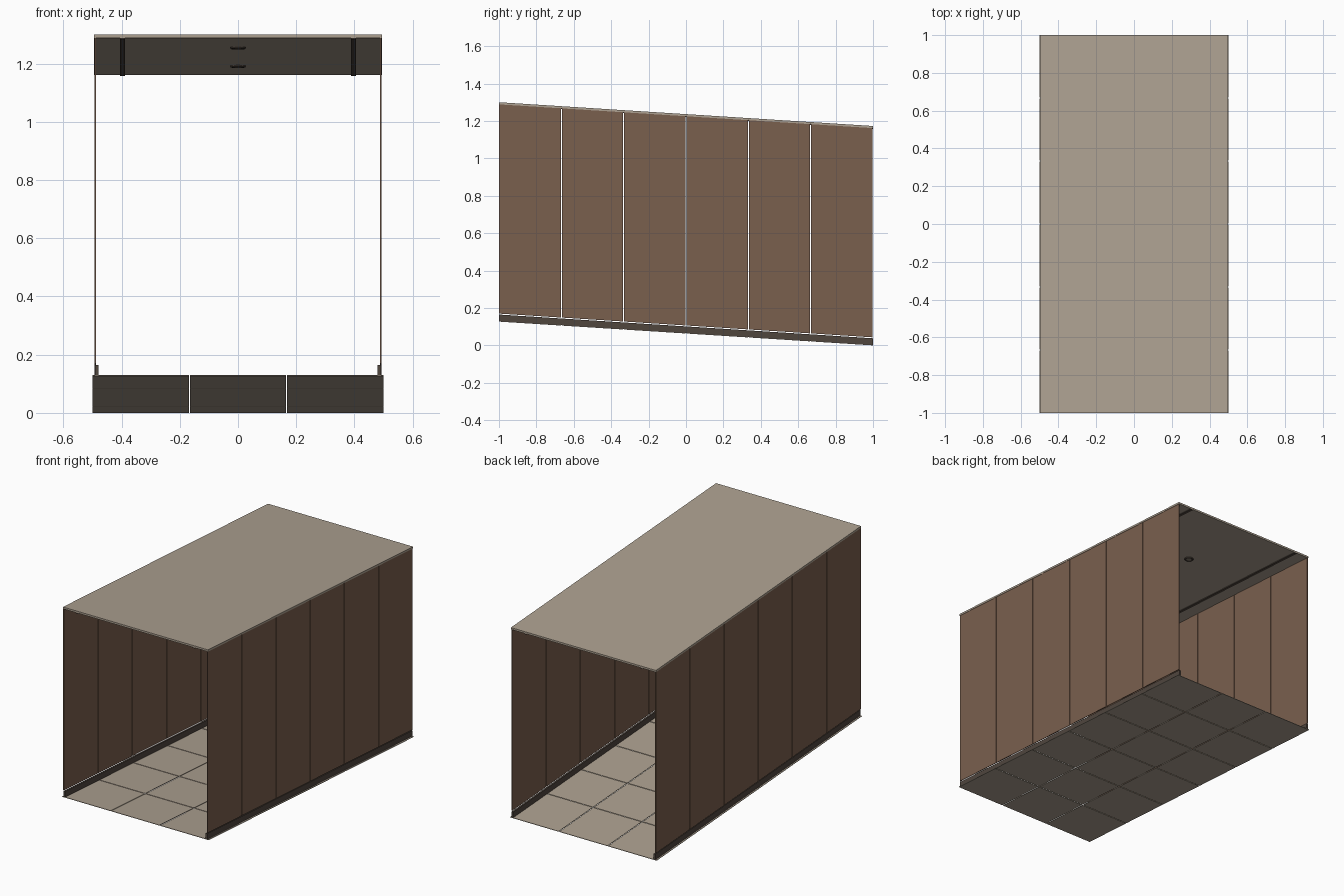
import bpy, bmesh, math
from mathutils import Matrix, Vector

if "Cube" in bpy.data.objects:
    bpy.data.objects.remove(bpy.data.objects["Cube"], do_unlink=True)

SLOPE = 0.0635          # drop per unit of length towards the back
FLOOR = 0.0635          # underside of the floor at mid length
CEILING = 1.225         # underside of the roof at mid length
ROWS, COLS, GAP = 6, 3, 0.005
CELL = 2 / ROWS


def material(name, rgb):
    mat = bpy.data.materials.new(name)
    mat.use_nodes = True
    mat.diffuse_color = (*rgb, 1)
    mat.node_tree.nodes["Principled BSDF"].inputs["Base Color"].default_value = (*rgb, 1)
    return mat


beige = material("warm beige", (0.42, 0.356, 0.283))
brown = material("wood brown", (0.195, 0.115, 0.076))
dark = material("dark trim", (0.08, 0.061, 0.048))


def add_box(bm, low, high):
    low, high = Vector(low), Vector(high)
    size = high - low
    place = Matrix.Translation((low + high) / 2) @ Matrix.Diagonal((*size, 1))
    bmesh.ops.create_cube(bm, size=1, matrix=place)


def finish(name, bm, mat):
    # Shear the level part so it follows the ramp while its ends stay upright
    for v in bm.verts:
        v.co.z -= SLOPE * v.co.y
    mesh = bpy.data.meshes.new(name)
    bm.to_mesh(mesh)
    bm.free()
    mesh.materials.append(mat)
    obj = bpy.data.objects.new(name, mesh)
    bpy.context.collection.objects.link(obj)
    return obj


# Floor tiles with open joints
bm = bmesh.new()
for row in range(ROWS):
    for col in range(COLS):
        x, y = -0.5 + col * CELL, -1 + row * CELL
        g = GAP / 2
        x0 = x + g if col else -0.5
        x1 = x + CELL - g if col < COLS - 1 else 0.5
        y0 = y + g if row else -1
        y1 = y + CELL - g if row < ROWS - 1 else 1
        add_box(bm, (x0, y0, FLOOR), (x1, y1, FLOOR + 0.003))
finish("floor_tiles", bm, beige)

# Roof slab
bm = bmesh.new()
add_box(bm, (-0.495, -1, CEILING), (0.495, 1, CEILING + 0.0115))
finish("roof", bm, beige)

for side, label in ((1, "left"), (-1, "right")):
    # Wall panels with open joints
    bm = bmesh.new()
    for row in range(ROWS):
        y = -1 + row * CELL
        xs = sorted((side * 0.488, side * 0.493))
        add_box(bm, (xs[0], y + (GAP / 2 if row else 0), FLOOR + 0.043),
                (xs[1], y + CELL - GAP / 2, CEILING))
    finish(label + "_wall_panels", bm, brown)

    # Skirting board
    bm = bmesh.new()
    xs = sorted((side * 0.48, side * 0.491))
    add_box(bm, (xs[0], -1, FLOOR + 0.003), (xs[1], 1, FLOOR + 0.038))
    finish(label + "_skirting", bm, dark)

    # Ceiling strip
    bm = bmesh.new()
    xs = sorted((side * 0.388, side * 0.406))
    add_box(bm, (xs[0], -1, CEILING - 0.004), (xs[1], 1, CEILING))
    finish(label + "_ceiling_strip", bm, dark)

# Ceiling light rings
for y, label in ((-0.5, "front"), (0.5, "back")):
    bpy.ops.mesh.primitive_torus_add(
        major_radius=0.022, minor_radius=0.005, major_segments=32,
        minor_segments=10, location=(0, y, CEILING - SLOPE * y - 0.002),
        rotation=(-math.atan(SLOPE), 0, 0))
    ring = bpy.context.object
    ring.name = label + "_light_ring"
    ring.data.materials.append(dark)
    bpy.ops.object.shade_smooth_by_angle()
